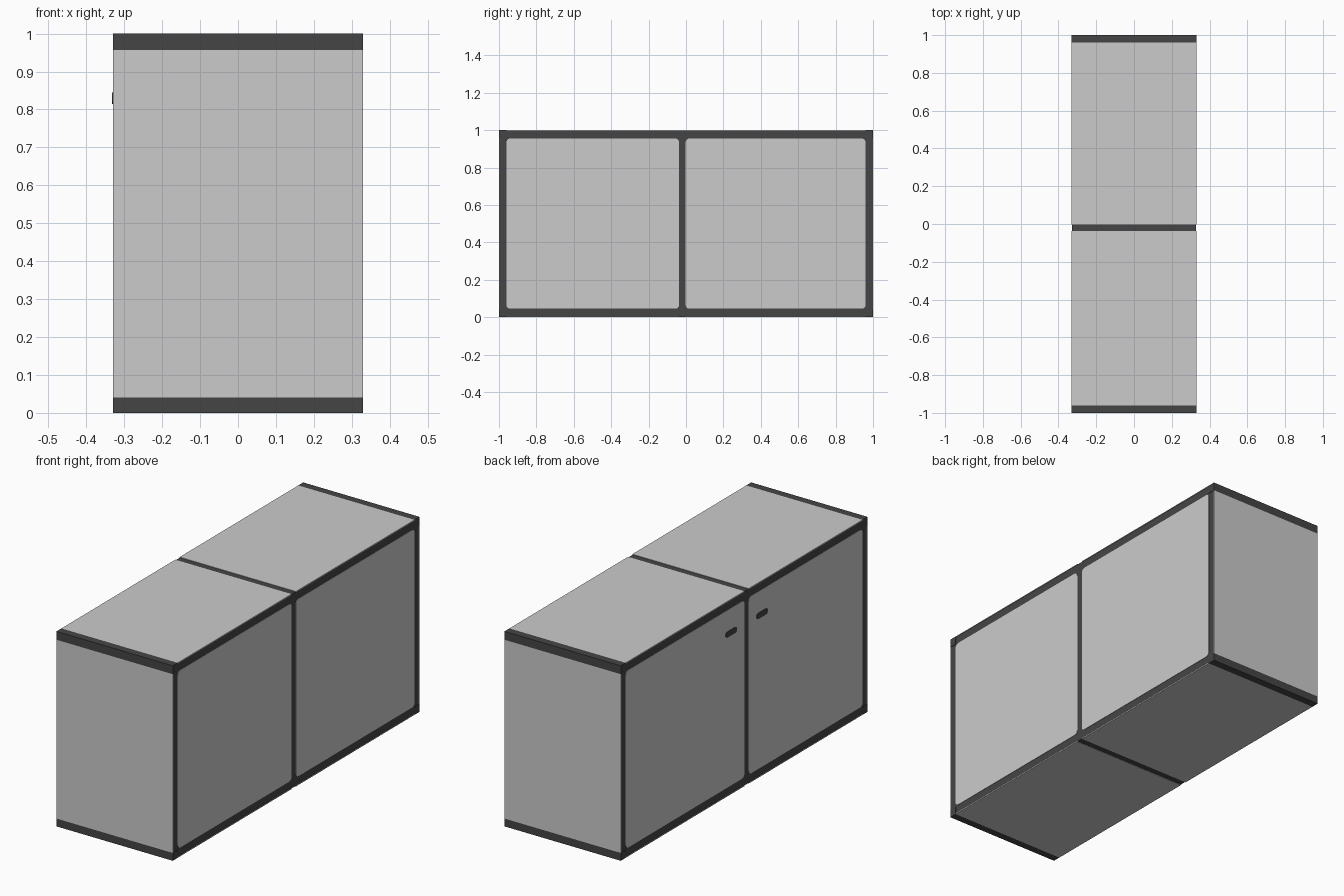
import bpy, bmesh, math
from mathutils import Vector

if "Cube" in bpy.data.objects:
    bpy.data.objects.remove(bpy.data.objects["Cube"])

W, L, H = 0.33, 1.0, 1.0   # half width, half length, height
T = 0.002                  # plate thickness


def material(name, v):
    m = bpy.data.materials.new(name)
    m.diffuse_color = (v, v, v, 1)
    m.use_nodes = True
    m.node_tree.nodes["Principled BSDF"].inputs["Base Color"].default_value = m.diffuse_color
    return m


dark = material("dark grey frame", 0.06)
light = material("light grey panel", 0.6)


def finish(name, bm, mat):
    bmesh.ops.recalc_face_normals(bm, faces=bm.faces)
    me = bpy.data.meshes.new(name)
    bm.to_mesh(me)
    bm.free()
    me.materials.append(mat)
    ob = bpy.data.objects.new(name, me)
    bpy.context.collection.objects.link(ob)
    return ob


def plate(name, axis, d0, d1, a, b, mat, r=0.0):
    """Rounded rectangle over the two other axes, extruded from d0 to d1 on axis."""
    u, v = [i for i in range(3) if i != axis]
    pts = []
    corners = [(a[1], b[1], 0), (a[0], b[1], 90), (a[0], b[0], 180), (a[1], b[0], 270)]
    for ca, cb, start in corners:
        sa = -1 if ca == a[1] else 1
        sb = -1 if cb == b[1] else 1
        for k in range(5 if r else 1):
            t = math.radians(start + k * 22.5)
            pts.append((ca + r * (sa + math.cos(t)), cb + r * (sb + math.sin(t))))
    bm = bmesh.new()
    verts = []
    for p, q in pts:
        co = Vector((0, 0, 0))
        co[axis], co[u], co[v] = d0, p, q
        verts.append(bm.verts.new(co))
    face = bm.faces.new(verts)
    ext = bmesh.ops.extrude_face_region(bm, geom=[face])
    move = Vector((0, 0, 0))
    move[axis] = d1 - d0
    bmesh.ops.translate(bm, vec=move,
                        verts=[g for g in ext["geom"] if isinstance(g, bmesh.types.BMVert)])
    return finish(name, bm, mat)


# dark cabinet body, which shows as the frame lines between panels
plate("cabinet_body", 2, T, H - T, (-W + T, W - T), (-L + T, L - T), dark)

# two bays, split by the centre divider
bays = {"front": (-0.96, -0.037), "rear": (-0.002, 0.96)}
for bay, ys in bays.items():
    for side, s in (("left", -1), ("right", 1)):
        plate(f"{side}_{bay}_door", 0, s * (W - 2 * T), s * W, ys, (0.045, 0.955), light, 0.02)
    plate(f"{bay}_top_panel", 2, H - 2 * T, H, (-W, W), ys, light)
    plate(f"{bay}_bottom_panel", 2, 2 * T, 0, (-W, W), ys, light)

# end panels
for end, s in (("front", -1), ("back", 1)):
    plate(f"{end}_end_panel", 1, s * (L - 2 * T), s * L, (-W, W), (0.04, 0.957), light)

# dark rim strips that close the box corners flush with the panels
for end, s in (("front", -1), ("back", 1)):
    for level, zs in (("lower", (0, 0.04)), ("upper", (0.957, H))):
        plate(f"{end}_{level}_rim", 1, s * 0.96, s * L, (-W, W), zs, dark)

# flat door handles on the left side
for bay, y in (("front", -0.145), ("rear", 0.105)):
    plate(f"{bay}_handle", 0, -W + T, -W - T, (y - 0.045, y + 0.045), (0.815, 0.845), dark, 0.012)
